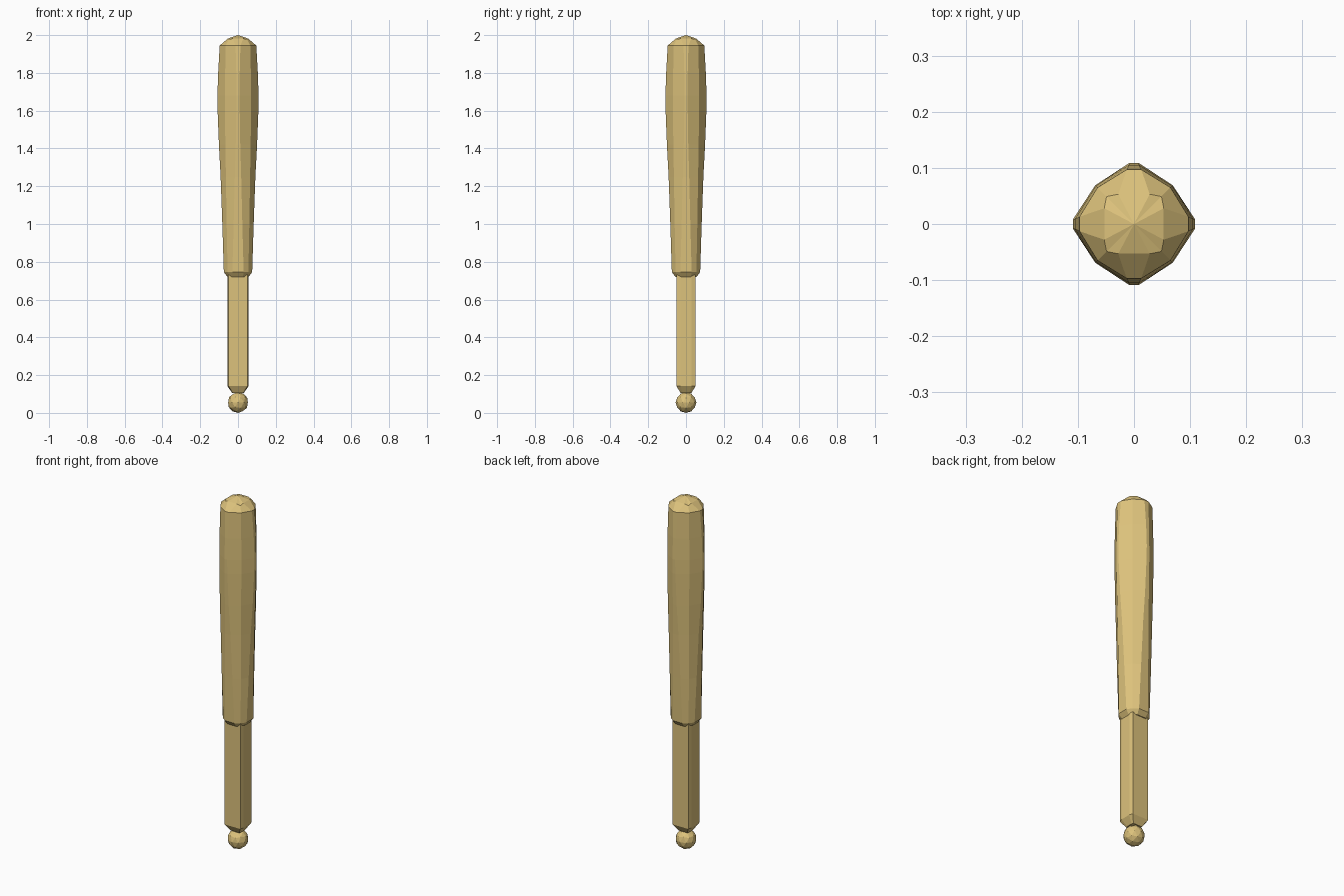
import bpy, bmesh

if "Cube" in bpy.data.objects:
    bpy.data.objects.remove(bpy.data.objects["Cube"])

mat = bpy.data.materials.new("tan")
mat.diffuse_color = (0.72, 0.54, 0.20, 1)
mat.use_nodes = True
mat.node_tree.nodes["Principled BSDF"].inputs["Base Color"].default_value = mat.diffuse_color


def finish(bm, name):
    bmesh.ops.recalc_face_normals(bm, faces=bm.faces)
    me = bpy.data.meshes.new(name)
    bm.to_mesh(me)
    bm.free()
    me.materials.append(mat)
    ob = bpy.data.objects.new(name, me)
    bpy.context.collection.objects.link(ob)
    return ob


def loft(name, rings, tip=None):
    """Bridge rings of points; close the top with a flat cap or a central tip."""
    bm = bmesh.new()
    loops = [[bm.verts.new(p) for p in r] for r in rings]
    n = len(loops[0])
    for a, b in zip(loops, loops[1:]):
        for i in range(n):
            j = (i + 1) % n
            bm.faces.new((a[i], a[j], b[j], b[i]))
    bm.faces.new(loops[0][::-1])
    if tip is None:
        bm.faces.new(loops[-1])
    else:
        t = bm.verts.new((0, 0, tip))
        for i in range(n):
            bm.faces.new((loops[-1][i], loops[-1][(i + 1) % n], t))
    return finish(bm, name)


def diamond(z, r, w, d, dz=0.0):
    """12-sided rounded diamond: blunt points on the axes, one corner on each diagonal."""
    pts = []
    quarter = [(r, -w, z), (r, w, z), (d, d, z + dz)]
    for c, s in ((1, 0), (0, 1), (-1, 0), (0, -1)):
        pts += [(c * x - s * y, s * x + c * y, h) for x, y, h in quarter]
    return pts


def shaft_ring(z, k):
    """Square whose left and right sides bulge slightly."""
    half = [(0.050, -0.051), (0.056, -0.03), (0.056, 0.03), (0.050, 0.051)]
    return [(s * x * k, s * y * k, z) for s in (1, -1) for x, y in half]


# Thick upper body: z, axis reach, blunt half width, diagonal corner
levels = [(0.72, 0.056, 0.026, 0.044), (0.745, 0.075, 0.030, 0.055),
          (1.00, 0.083, 0.023, 0.060), (1.25, 0.092, 0.017, 0.064),
          (1.42, 0.101, 0.012, 0.067), (1.60, 0.108, 0.009, 0.069),
          (1.68, 0.109, 0.008, 0.069), (1.80, 0.105, 0.009, 0.068),
          (1.945, 0.097, 0.013, 0.065)]
rings = [diamond(*l) for l in levels]
rings.append(diamond(1.982, 0.053, 0.028, 0.049, -0.006))
loft("upper_body", rings, tip=2.0)

# Squared shaft with tapered lower end
loft("shaft", [shaft_ring(0.105, 0.55), shaft_ring(0.142, 1), shaft_ring(0.73, 1)])

# Faceted ball at the foot
bm = bmesh.new()
bmesh.ops.create_icosphere(bm, subdivisions=2, radius=0.055)
ball = finish(bm, "end_ball")
ball.location.z = 0.055
